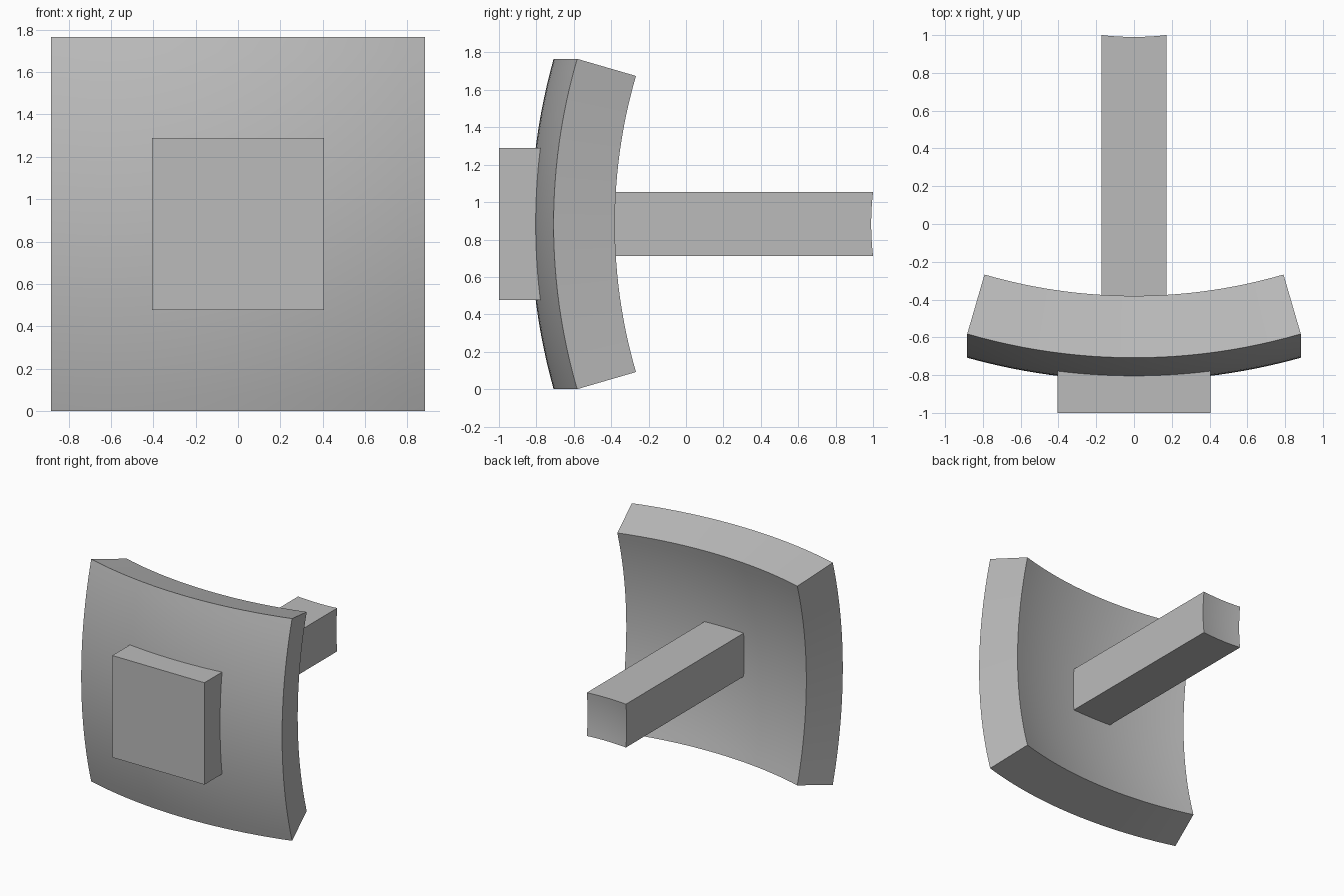
import bpy, bmesh, math
from mathutils import Vector

cube = bpy.data.objects.get("Cube")
if cube:
    bpy.data.objects.remove(cube, do_unlink=True)

HALF = 0.883                          # half width of the curved plate
CENTRE = Vector((0, 2.451, HALF))     # shared centre of all the curved faces
R_FRONT, R_BACK, R_END = 3.28, 2.94, 1.471

grey = bpy.data.materials.new("grey")
grey.use_nodes = True
grey.diffuse_color = (0.5, 0.5, 0.5, 1)
grey.node_tree.nodes["Principled BSDF"].inputs["Base Color"].default_value = (0.5, 0.5, 0.5, 1)


def on_sphere(radius):
    """Face that follows a sphere about the shared centre."""
    return lambda u, v: Vector((u, CENTRE.y - math.sqrt(radius**2 - u*u - v*v), HALF + v))


def on_plane(y):
    return lambda u, v: Vector((u, y, HALF + v))


def solid(name, half, front, back, taper=1, n=24):
    """Square solid between a front and a back face, each a grid of quads."""
    bm = bmesh.new()
    steps = [half * (2 * i / n - 1) for i in range(n + 1)]
    f = [[bm.verts.new(front(u, v)) for v in steps] for u in steps]
    b = [[bm.verts.new(back(u * taper, v * taper)) for v in steps] for u in steps]
    for i in range(n):
        for j in range(n):
            for g in (f, b):
                bm.faces.new((g[i][j], g[i+1][j], g[i+1][j+1], g[i][j+1]))
        # side walls
        for k in (0, n):
            bm.faces.new((f[i][k], f[i+1][k], b[i+1][k], b[i][k]))
            bm.faces.new((f[k][i], f[k][i+1], b[k][i+1], b[k][i]))
    bmesh.ops.recalc_face_normals(bm, faces=bm.faces)
    mesh = bpy.data.meshes.new(name)
    bm.to_mesh(mesh)
    bm.free()
    mesh.materials.append(grey)
    obj = bpy.data.objects.new(name, mesh)
    bpy.context.collection.objects.link(obj)
    bpy.ops.object.select_all(action='DESELECT')
    obj.select_set(True)
    bpy.context.view_layer.objects.active = obj
    bpy.ops.object.shade_smooth_by_angle(angle=math.radians(30))


# Curved plate, its walls narrowing towards the shared centre
solid("curved_plate", HALF, on_sphere(R_FRONT), on_sphere(R_BACK), R_BACK / R_FRONT)
# Flat-faced pad on the front
solid("front_pad", 0.405, on_plane(-1), on_sphere(R_FRONT), n=16)
# Square bar on the back with a hollowed end
solid("rear_bar", 0.172, on_sphere(R_BACK), on_sphere(R_END), n=10)
